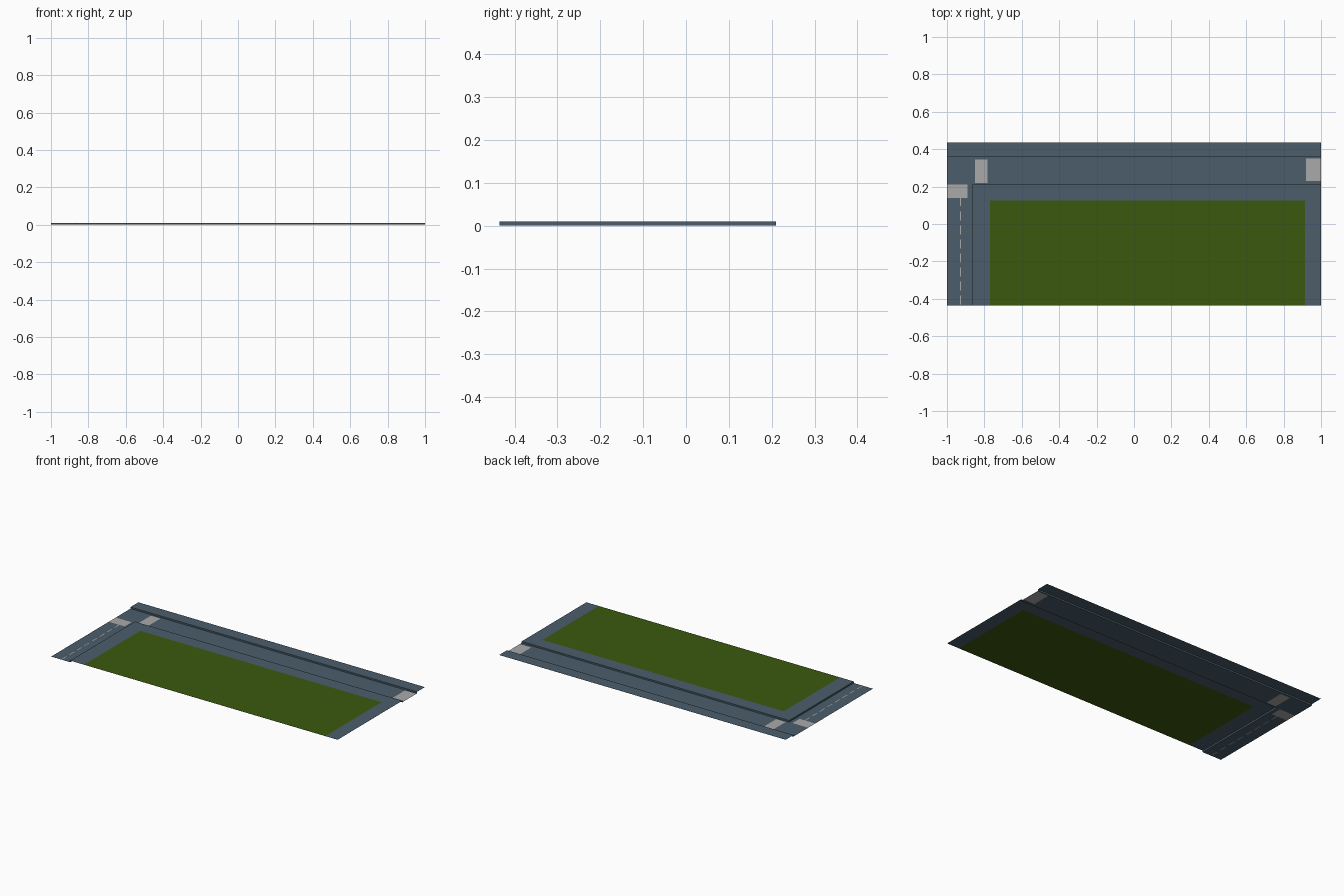
import bpy

if "Cube" in bpy.data.objects:
    bpy.data.objects.remove(bpy.data.objects["Cube"])

W, B, T = 1.0, 0.435, 0.01          # half length, half depth, kerb height
ROAD_X, ROAD_Y, BACK_Y = -0.867, 0.21, 0.357


def material(name, rgb):
    m = bpy.data.materials.new(name)
    m.diffuse_color = (*rgb, 1)
    m.use_nodes = True
    m.node_tree.nodes["Principled BSDF"].inputs["Base Color"].default_value = m.diffuse_color
    return m


SLATE = material("slate_paving", (0.070, 0.110, 0.145))
GRASS = material("grass_green", (0.044, 0.098, 0.004))
PAINT = material("road_paint_grey", (0.40, 0.40, 0.40))


def build(name, verts, faces, mats, indices):
    me = bpy.data.meshes.new(name)
    me.from_pydata(verts, [], faces)
    for m in mats:
        me.materials.append(m)
    for p, i in zip(me.polygons, indices):
        p.material_index = i
    ob = bpy.data.objects.new(name, me)
    bpy.context.collection.objects.link(ob)
    return ob


def sheet(name, area, z, patches, patch_mat):
    """Flat sheet cut along the patch edges; cells inside a patch get patch_mat."""
    x0, x1, y0, y1 = area
    xs = sorted({x0, x1, *[v for p in patches for v in p[:2]]})
    ys = sorted({y0, y1, *[v for p in patches for v in p[2:]]})
    xs = [x for x in xs if x0 <= x <= x1]
    ys = [y for y in ys if y0 <= y <= y1]
    n = len(xs)
    verts = [(x, y, z) for y in ys for x in xs]
    faces, idx = [], []
    for j in range(len(ys) - 1):
        for i in range(n - 1):
            a = j * n + i
            faces.append((a, a + 1, a + n + 1, a + n))
            cx, cy = (xs[i] + xs[i + 1]) / 2, (ys[j] + ys[j + 1]) / 2
            idx.append(int(any(p[0] < cx < p[1] and p[2] < cy < p[3] for p in patches)))
    return build(name, verts, faces, [SLATE, patch_mat], idx)


def kerb(name, path):
    """Upright kerb face along a path."""
    n = len(path)
    verts = [(x, y, z) for z in (0, T) for x, y in path]
    faces = [(i, i + 1, n + i + 1, n + i) for i in range(n - 1)]
    build(name, verts, faces, [SLATE], [0] * len(faces))


# side road with centre dashes and a crossing
dashes = [(-0.931, -0.925, -0.43 + 0.075 * k, -0.382 + 0.075 * k) for k in range(8)]
sheet("side_road", (-W, ROAD_X, -B, ROAD_Y), 0,
      dashes + [(-W, -0.89, 0.14, ROAD_Y)], PAINT)

# main road with two crossings
sheet("main_road", (-W, W, ROAD_Y, BACK_Y), 0,
      [(-0.85, -0.783, 0.22, 0.345), (0.92, W, 0.23, 0.35)], PAINT)

# raised pavement with the lawn, and the far pavement strip
sheet("pavement_with_lawn", (ROAD_X, W, -B, ROAD_Y), T,
      [(-0.77, 0.914, -B, 0.125)], GRASS)
sheet("far_pavement", (-W, W, BACK_Y, B), T, [], SLATE)

# kerb faces towards the roads
kerb("near_kerb", [(W, ROAD_Y), (ROAD_X, ROAD_Y), (ROAD_X, -B)])
kerb("far_kerb", [(-W, BACK_Y), (W, BACK_Y)])
